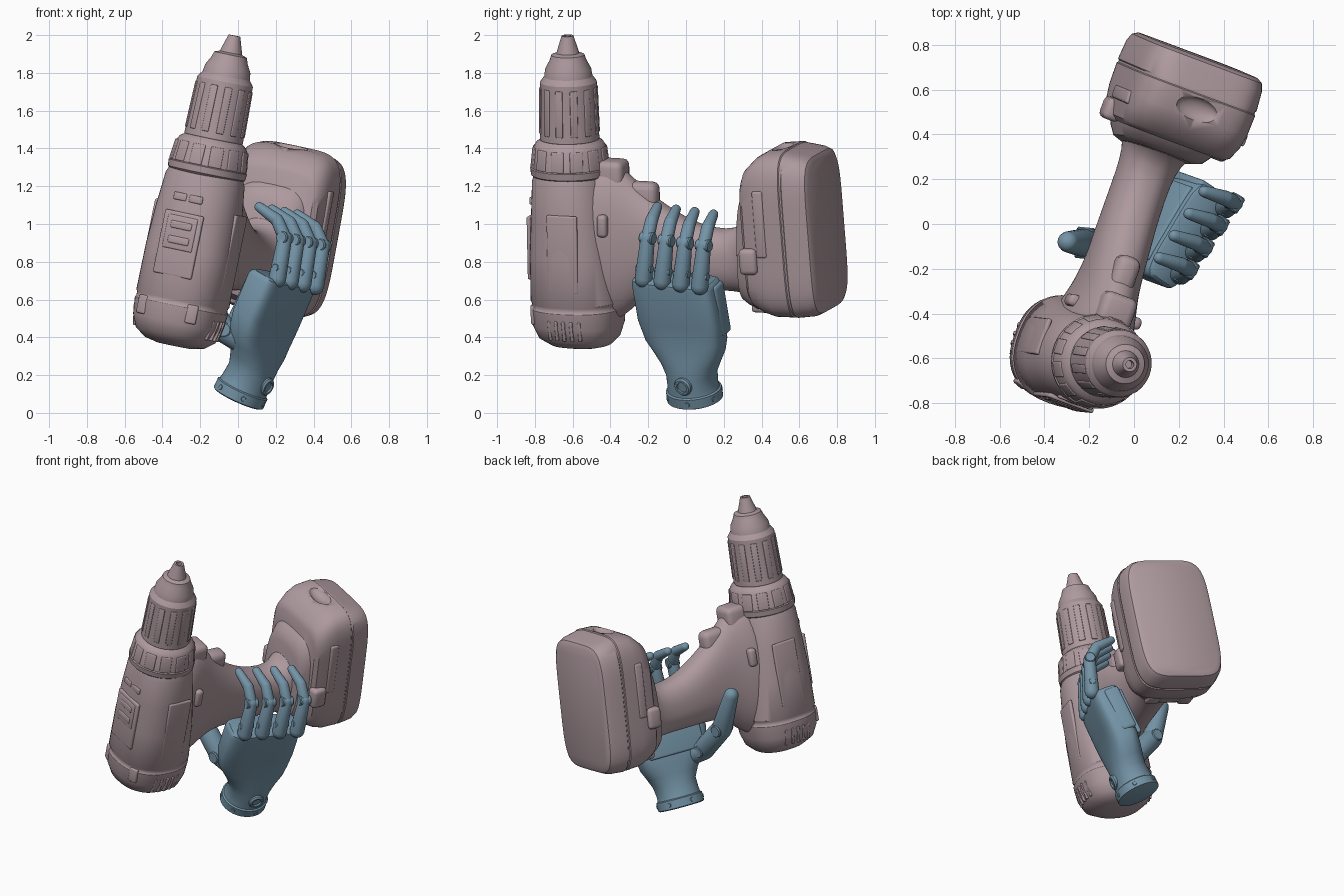
import bpy, bmesh, math
from mathutils import Vector, Matrix

if "Cube" in bpy.data.objects:
    bpy.data.objects.remove(bpy.data.objects["Cube"])


def material(name, rgb):
    m = bpy.data.materials.new(name)
    m.diffuse_color = (*rgb, 1)
    m.use_nodes = True
    m.node_tree.nodes["Principled BSDF"].inputs["Base Color"].default_value = m.diffuse_color
    return m


DRILL = material("mauve", (0.42, 0.32, 0.345))
HAND = material("steel_blue", (0.175, 0.295, 0.385))


def frame(y, z, origin):
    """Orthonormal frame from a y direction, a rough z direction and an origin."""
    y = Vector(y).normalized()
    x = y.cross(Vector(z)).normalized()
    m = Matrix((x, y, x.cross(y))).transposed().to_4x4()
    m.translation = Vector(origin)
    return m


# drill frame: x across, y along the grip, z along the chuck axis
D = frame((0.34, 0.94, -0.05), (0.2, -0.02, 0.98), (-0.222, -0.607, 1.0))
# battery frame: the drill frame leaning a little
B = (D @ Matrix.Translation((0, 1.3, .03)) @ Matrix.Rotation(math.radians(3.5), 4, "X")
     @ Matrix.Translation((.008, -1.348, -.03)))
# hand frame: x across the fingers, y along the palm, z out of the back of the hand
H = frame((0.42, -0.15, 0.90), (0.76, -0.50, -0.42), (0, 0.05, 0.075))


def finish(name, bm, mat, m, angle=35):
    bmesh.ops.recalc_face_normals(bm, faces=bm.faces)
    me = bpy.data.meshes.new(name)
    bm.to_mesh(me)
    bm.free()
    me.shade_smooth()
    me.set_sharp_from_angle(angle=math.radians(angle))
    me.materials.append(mat)
    ob = bpy.data.objects.new(name, me)
    ob.matrix_world = m
    bpy.context.collection.objects.link(ob)
    return ob


def loft(name, sections, mat, m, along="z", n=48, angle=35, sub=0):
    """Sections: (position, centre a, centre b, radius a, radius b, roundness)."""
    bm = bmesh.new()
    rings = []
    for t, ca, cb, ra, rb, e in sections:
        ring = []
        for i in range(n):
            w = 2 * math.pi * i / n
            c, s = math.cos(w), math.sin(w)
            a = ca + ra * math.copysign(abs(c) ** (2 / e), c)
            b = cb + rb * math.copysign(abs(s) ** (2 / e), s)
            ring.append(bm.verts.new((a, b, t) if along == "z" else (a, t, b)))
        rings.append(ring)
    for p, q in zip(rings, rings[1:]):
        for i in range(n):
            j = (i + 1) % n
            bm.faces.new((p[i], p[j], q[j], q[i]))
    bm.faces.new(rings[0])
    bm.faces.new(rings[-1])
    ob = finish(name, bm, mat, m, angle)
    if sub:
        ob.modifiers.new("smooth", "SUBSURF").levels = sub
        ob.modifiers["smooth"].render_levels = sub
    return ob


def turned(name, profile, mat, m, n=48):
    return loft(name, [(t, 0, 0, r, r, 2) for t, r in profile], mat, m, n=n, angle=28)


def box(name, pos, size, mat, m, bevel=0.01, rot=None):
    bm = bmesh.new()
    bmesh.ops.create_cube(bm, size=1)
    bmesh.ops.scale(bm, vec=size, verts=bm.verts)
    bmesh.ops.bevel(bm, geom=bm.edges[:], offset=bevel, segments=3, profile=0.5, affect="EDGES")
    return finish(name, bm, mat, m @ Matrix.Translation(pos) @ (rot or Matrix()))


def capsule(name, a, b, ra, rb, mat):
    a, b = Vector(a), Vector(b)
    d = b - a
    m = d.to_track_quat("Z", "Y").to_matrix().to_4x4()
    m.translation = a
    angles = [math.radians(k) for k in (5, 25, 45, 65, 90)]
    prof = [(-ra * math.cos(k), ra * math.sin(k)) for k in angles]
    prof += [(d.length + rb * math.cos(k), rb * math.sin(k)) for k in reversed(angles)]
    return loft(name, [(t, 0, 0, r, r, 2) for t, r in prof], mat, m, n=20, angle=60)


def pin(name, centre, axis, r, length, mat):
    m = Vector(axis).to_track_quat("Z", "Y").to_matrix().to_4x4()
    m.translation = Vector(centre)
    h = length / 2
    return turned(name, [(-h, r * .85), (-h + .006, r), (h - .006, r), (h, r * .85)], mat, m, 20)


# --- drill: motor housing, gear collar, chuck ---
loft("motor_housing", [
    (-.655, 0, .05, .09, .10, 2.3), (-.64, 0, .045, .155, .16, 2.3), (-.60, 0, .035, .207, .21, 2.4),
    (-.53, 0, .03, .234, .237, 2.4), (-.44, 0, .03, .243, .244, 2.4), (-.43, 0, .03, .237, .238, 2.4),
    (-.41, 0, .03, .237, .238, 2.4), (-.40, 0, .03, .243, .244, 2.4), (-.15, 0, .02, .24, .232, 2.4),
    (.05, 0, .01, .23, .214, 2.3), (.24, 0, 0, .213, .20, 2.1), (.28, 0, 0, .198, .19, 2)], DRILL, D)
turned("gear_collar", [(.26, .19), (.275, .208), (.31, .212), (.315, .205), (.42, .193),
                       (.445, .178), (.465, .15)], DRILL, D)
turned("chuck", [(.45, .15), (.465, .158), (.50, .157), (.77, .15), (.785, .14), (.80, .128),
                 (.84, .122), (.885, .098), (.915, .088), (.925, .06), (.94, .056),
                 (1.01, .034), (1.018, .032), (1.018, .018), (.97, .018)], DRILL, D)
for i in range(12):
    turn = Matrix.Rotation(i * math.pi / 6, 4, "Z")
    lean = Matrix.Rotation(-.12, 4, "Y")
    slight = Matrix.Rotation(-.026, 4, "Y")
    box("collar_rib", (.192, 0, .368), (.02, .07, .11), DRILL, D @ turn, .006, lean)
    box("chuck_rib", (.151, 0, .62), (.014, .04, .25), DRILL, D @ turn, .005, slight)

# --- drill: grip and trigger ---
loft("grip", [
    (.08, 0, -.09, .18, .40, 2.3), (.20, 0, -.09, .16, .43, 2.2), (.28, 0, -.08, .14, .41, 2.1),
    (.35, 0, -.08, .128, .345, 2.2), (.45, 0, -.08, .124, .26, 2.3), (.58, 0, -.115, .125, .21, 2.3),
    (.72, 0, -.145, .122, .175, 2.3), (.87, 0, -.15, .122, .16, 2.3), (.96, 0, -.14, .132, .175, 2.3),
    (1.02, 0, -.10, .16, .23, 2.4), (1.07, 0, -.06, .20, .29, 2.6)],
    DRILL, D, "y", 40, 60, 1)
box("trigger_guard", (0, .24, .26), (.16, .15, .20), DRILL, D, .035)
box("trigger", (0, .40, .165), (.11, .19, .17), DRILL, D, .04)

# --- drill: battery shoe and battery ---
loft("battery_shoe", [
    (.985, 0, -.07, .15, .24, 3), (1.0, 0, -.06, .19, .29, 3.2), (1.04, 0, -.05, .215, .32, 3.5),
    (1.10, 0, -.03, .24, .36, 4), (1.13, 0, -.02, .245, .37, 4)], DRILL, D, "y")
battery = loft("battery", [
    (1.10, 0, .02, .235, .34, 5), (1.12, 0, .025, .26, .375, 5), (1.18, 0, .035, .277, .42, 5),
    (1.24, 0, .04, .284, .445, 5), (1.34, 0, .04, .286, .45, 5), (1.345, 0, .04, .281, .444, 5),
    (1.355, 0, .04, .281, .444, 5), (1.36, 0, .035, .286, .447, 5), (1.45, 0, .03, .28, .435, 5),
    (1.485, 0, .03, .268, .42, 5), (1.50, 0, .03, .245, .395, 5)], DRILL, B, "y", 64)
bm = bmesh.new()
bmesh.ops.create_uvsphere(bm, u_segments=32, v_segments=16, radius=1)
bmesh.ops.scale(bm, vec=(.10, .055, .04), verts=bm.verts)
cutter = finish("thumb_recess_cutter", bm, DRILL, B @ Matrix.Translation((-.01, 1.275, .497)))
cutter.hide_render = True
cutter.hide_viewport = True
cut = battery.modifiers.new("recess", "BOOLEAN")
cut.operation, cut.object, cut.solver = "DIFFERENCE", cutter, "EXACT"

# --- drill: mirrored side details ---
for s in (-1, 1):
    box("battery_latch", (s * .272, 1.22, .12), (.035, .06, .36), DRILL, B, .012)
    box("latch_button", (s * .26, 1.14, -.08), (.08, .10, .14), DRILL, B, .025)
    box("direction_button", (s * .145, .23, .03), (.06, .055, .12), DRILL, D, .02)
    box("side_panel", (s * .226, .03, -.12), (.022, .17, .42), DRILL, D, .009)
    box("shoe_foot", (s * .11, 1.11, -.37), (.09, .10, .05), DRILL, D, .018)
    for i in range(5):
        off = .042 * (i - 2)
        box("vent_rib", (s * (.228 - 2.2 * off * off), .03 + off, -.535), (.022, .018, .11), DRILL, D,
            .005, Matrix.Rotation(s * .2, 4, "Y"))

# --- drill: top panel and controls ---
box("selector_plate", (0, -.203, -.12), (.22, .022, .34), DRILL, D, .009)
box("selector_frame", (0, -.209, -.06), (.17, .02, .18), DRILL, D, .008)
for z in (-.10, -.02):
    box("selector_switch", (0, -.215, z), (.12, .018, .04), DRILL, D, .008)
for x in (-.045, .045):
    box("indicator", (x, -.198, .13), (.075, .016, .04), DRILL, D, .007)
for s in (-1, 1):
    box("rear_clip", (s * .14, -.172, -.47), (.06, .03, .10), DRILL, D, .01,
        Matrix.Rotation(s * .35, 4, "Z"))

# --- hand: wrist and palm ---
loft("palm", [
    (0, 0, 0, .142, .13, 2), (.006, 0, 0, .152, .14, 2), (.06, 0, 0, .152, .14, 2),
    (.066, 0, 0, .142, .13, 2), (.09, 0, 0, .138, .127, 2), (.16, .005, 0, .142, .118, 2.1),
    (.22, .005, -.01, .17, .113, 2.3), (.28, 0, -.02, .205, .11, 2.7),
    (.34, -.015, -.03, .232, .105, 3.2), (.45, -.025, -.037, .248, .10, 4),
    (.66, -.03, -.043, .243, .096, 5), (.68, -.03, -.043, .238, .09, 5),
    (.69, -.03, -.043, .228, .075, 5)], HAND, H, "y")
box("palm_edge", (.20, .52, -.07), (.05, .30, .10), HAND, H, .02)
box("palm_pad", (-.02, .50, -.135), (.38, .32, .03), HAND, H, .012)
wrist = H @ Matrix.Translation((.015, .13, .08))
turned("wrist_knob", [(0, .05), (.045, .05), (.055, .042), (.055, .03), (.045, .028)], HAND, wrist, 28)
for i in range(6):
    a = i * math.pi / 3 + .3
    local = Vector((.15 * math.cos(a), .033, .138 * math.sin(a)))
    radial = H.to_3x3() @ Vector((math.cos(a), 0, math.sin(a)))
    pin("wrist_screw", H @ local, radial, .014, .012, HAND)

# --- hand: four fingers, repeated along the knuckle row ---
across = H.to_3x3() @ Vector((1, 0, 0))
step = Vector((.067, .099, -.013))
for i in range(4):
    base, mid, bend, tip = [Vector(p) + step * i for p in (
        (.208, -.225, .71), (.248, -.203, .925), (.208, -.182, 1.02), (.113, -.152, 1.09))]
    capsule("finger_base", base, mid, .047, .038, HAND)
    capsule("finger_middle", mid, bend, .036, .034, HAND)
    capsule("fingertip", bend, tip, .034, .026, HAND)
    pin("knuckle_pin", mid, across, .034, .078, HAND)
    pin("root_pin", base.lerp(mid, .25), across, .022, .092, HAND)

# --- hand: thumb on the far side of the grip ---
thumb = [(.07, -.08, .36), (-.07, -.10, .44), (-.22, -.085, .63), (-.295, -.08, .885)]
for name, a, b, ra, rb in (("thumb_root", 0, 1, .075, .07), ("thumb_base", 1, 2, .068, .066),
                           ("thumb_tip", 2, 3, .066, .047)):
    capsule(name, thumb[a], thumb[b], ra, rb, HAND)
for p in thumb[1:3]:
    pin("thumb_pin", p, (.1, 1, 0), .04, .14, HAND)
